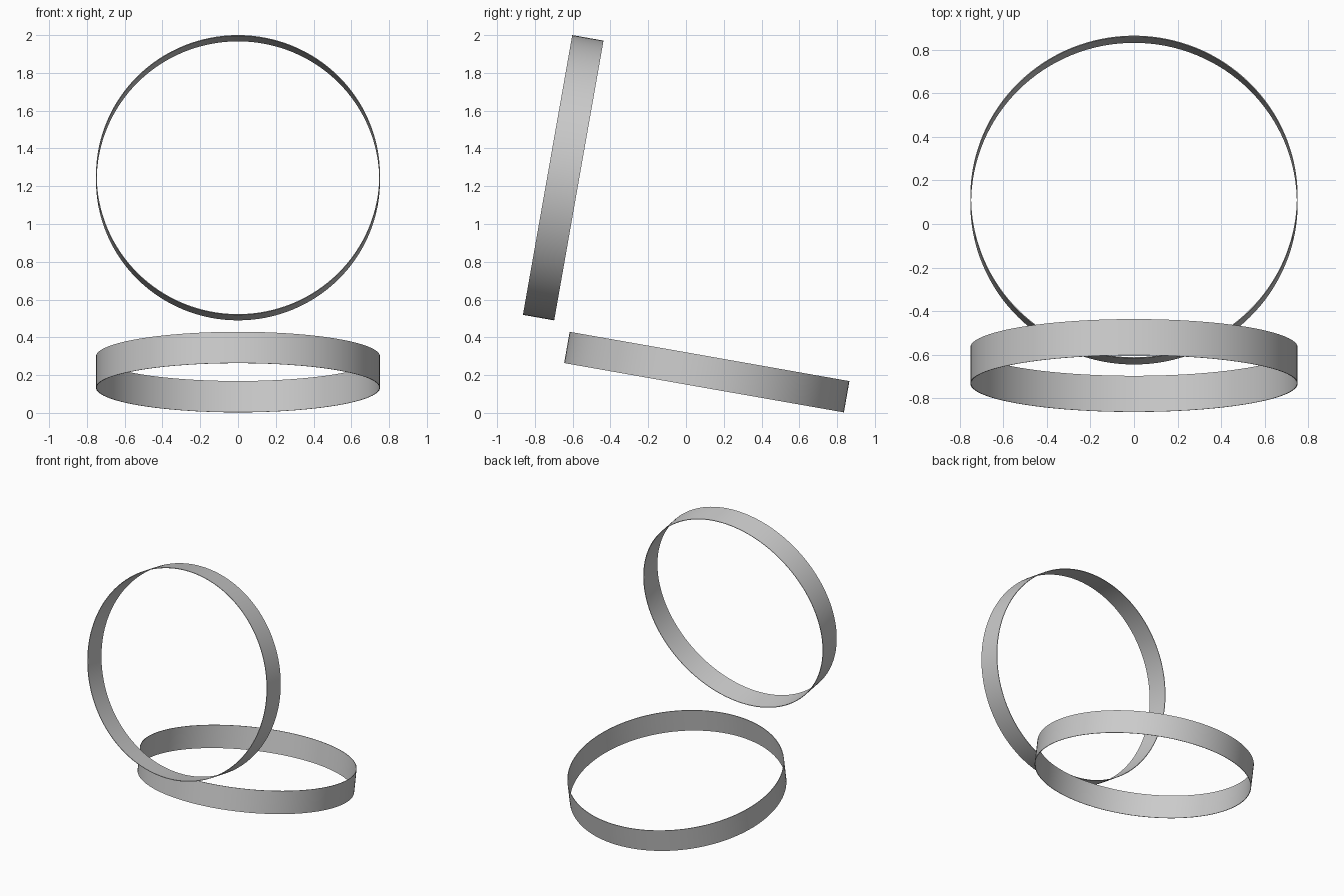
import bpy
import bmesh
import math

cube = bpy.data.objects.get("Cube")
if cube:
    bpy.data.objects.remove(cube, do_unlink=True)

RADIUS = 0.752
WIDTH = 0.168
THICKNESS = 0.004
SEGMENTS = 128

# Single grey metal colour
grey = bpy.data.materials.new("light grey")
grey.use_nodes = True
colour = (0.6, 0.6, 0.6, 1.0)
grey.diffuse_color = colour
grey.node_tree.nodes["Principled BSDF"].inputs["Base Color"].default_value = colour


def make_band(name, location, tilt):
    """Thin flat band: a rectangular section spun about its axis."""
    bm = bmesh.new()
    inner, half = RADIUS - THICKNESS, WIDTH / 2
    section = [(inner, -half), (RADIUS, -half), (RADIUS, half), (inner, half)]
    verts = [bm.verts.new((r, 0, z)) for r, z in section]
    edges = [bm.edges.new((verts[i], verts[(i + 1) % 4])) for i in range(4)]
    bmesh.ops.spin(bm, geom=verts + edges, cent=(0, 0, 0), axis=(0, 0, 1),
                   angle=math.tau, steps=SEGMENTS, use_duplicate=False)
    bmesh.ops.remove_doubles(bm, verts=bm.verts, dist=0.0005)
    bmesh.ops.recalc_face_normals(bm, faces=bm.faces)
    mesh = bpy.data.meshes.new(name)
    bm.to_mesh(mesh)
    bm.free()
    mesh.materials.append(grey)
    band = bpy.data.objects.new(name, mesh)
    band.location = location
    band.rotation_euler = (math.radians(tilt), 0, 0)
    bpy.context.collection.objects.link(band)
    # Smooth round walls, crisp rims
    bpy.ops.object.select_all(action='DESELECT')
    band.select_set(True)
    bpy.context.view_layer.objects.active = band
    bpy.ops.object.shade_smooth_by_angle(angle=math.radians(30))
    return band


# Upright band leaning back, and lying band sloping down to the rear
make_band("upright_ring", (0, -0.65, 1.245), 80)
make_band("lying_ring", (0, 0.11, 0.216), -10)
